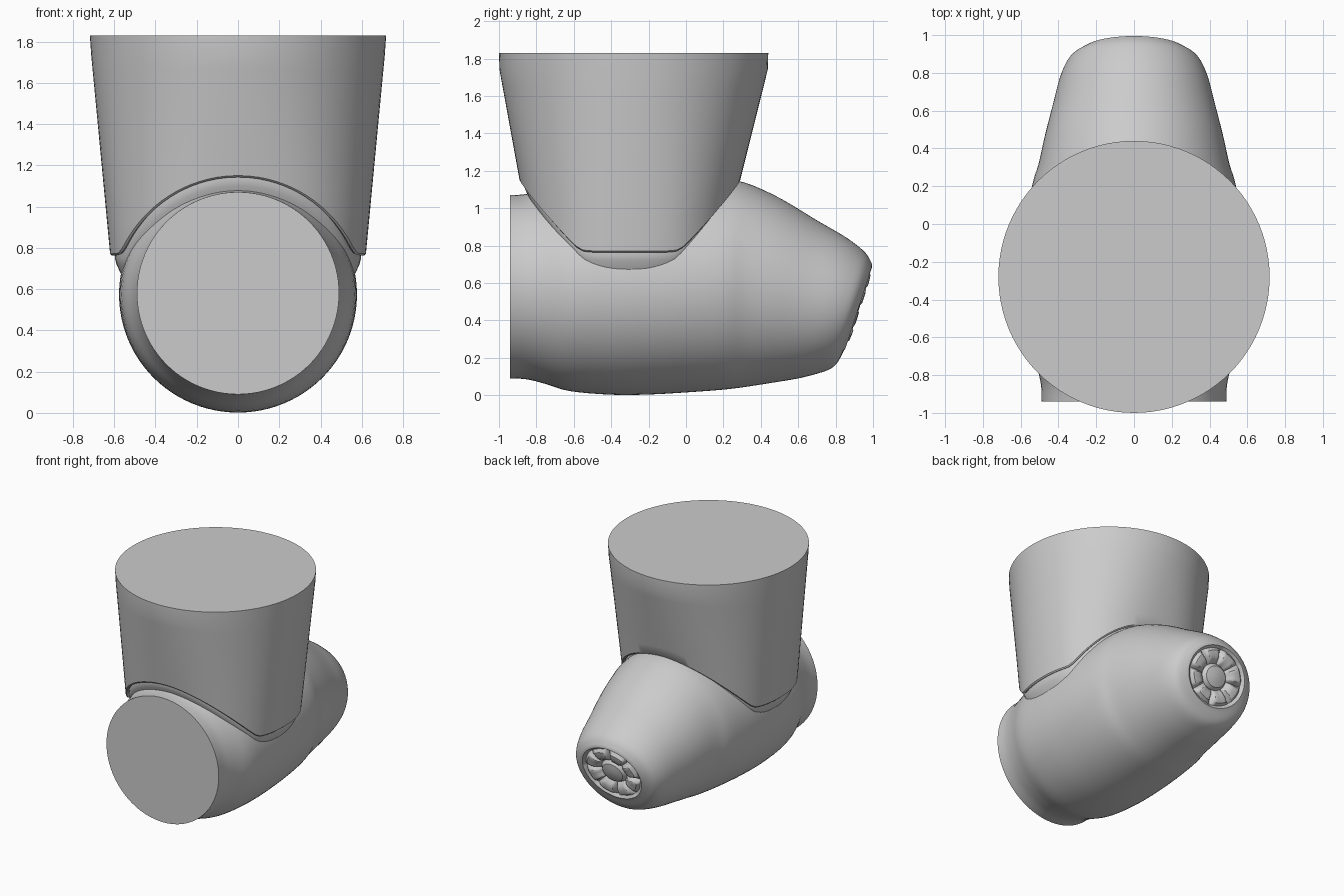
import bpy, math

if "Cube" in bpy.data.objects:
    bpy.data.objects.remove(bpy.data.objects["Cube"])

grey = bpy.data.materials.new("grey")
grey.diffuse_color = (0.6, 0.6, 0.6, 1)
grey.use_nodes = True
grey.node_tree.nodes["Principled BSDF"].inputs["Base Color"].default_value = grey.diffuse_color
N = 96


def loft(name, rings, cap_start=False, cap_end=False, angle=35):
    """Skin a list of equal-length closed rings."""
    verts = [p for r in rings for p in r]
    faces = []
    for i in range(len(rings) - 1):
        for j in range(N):
            k = (j + 1) % N
            faces.append((i*N + j, i*N + k, (i+1)*N + k, (i+1)*N + j))
    if cap_start:
        faces.append(tuple(reversed(range(N))))
    if cap_end:
        faces.append(tuple(range((len(rings)-1)*N, len(rings)*N)))
    me = bpy.data.meshes.new(name)
    me.from_pydata(verts, [], faces)
    me.materials.append(grey)
    ob = bpy.data.objects.new(name, me)
    bpy.context.collection.objects.link(ob)
    bpy.ops.object.select_all(action='DESELECT')
    ob.select_set(True)
    bpy.context.view_layer.objects.active = ob
    bpy.ops.object.mode_set(mode='EDIT')
    bpy.ops.mesh.select_all(action='SELECT')
    bpy.ops.mesh.normals_make_consistent(inside=False)
    bpy.ops.object.mode_set(mode='OBJECT')
    bpy.ops.object.shade_smooth_by_angle(angle=math.radians(angle))
    return ob


def spline(keys, steps):
    """Catmull-Rom interpolation of tuples."""
    out = []
    for i in range(len(keys) - 1):
        p = [keys[max(0, min(len(keys)-1, i + d))] for d in (-1, 0, 1, 2)]
        for s in range(steps):
            t = s / steps
            out.append(tuple(
                0.5*(2*b + (c-a)*t + (2*a - 5*b + 4*c - d)*t*t + (3*b - a - 3*c + d)*t**3)
                for a, b, c, d in zip(*p)))
    return out + [keys[-1]]


# Horizontal body: bottom y, bottom z, top y, top z, half width
sections = [
    (-.94, .09, -.94, 1.07, .49), (-.85, .085, -.86, 1.075, .492),
    (-.75, .06, -.76, 1.10, .515), (-.62, .022, -.6, 1.13, .56),
    (-.4, .003, -.4, 1.14, .575), (-.2, .004, -.2, 1.15, .575),
    (0, .015, 0, 1.15, .565), (.2, .03, .2, 1.15, .54),
    (.32, .045, .32, 1.135, .505), (.45, .065, .5, 1.055, .47),
    (.6, .09, .7, .935, .425), (.7, .115, .83, .86, .395),
    (.77, .14, .91, .805, .365), (.81, .175, .965, .755, .33),
    (.845, .24, .995, .70, .27)]


def body_ring(s):
    yb, zb, yt, zt, rx = s
    return [(rx*math.sin(a),
             (yb+yt)/2 + (yt-yb)/2*math.cos(a),
             (zb+zt)/2 + (zt-zb)/2*math.cos(a))
            for a in (2*math.pi*j/N for j in range(N))]


rings = [body_ring(s) for s in spline(sections, 4)]

# Flower relief on the tilted tip: radius fraction, depth, petal height
rim = rings[-1]
cy = sum(p[1] for p in rim)/N
cz = sum(p[2] for p in rim)/N
for f, depth, petal in ((.94, .004, 0), (.86, -.022, .01), (.78, -.026, .036),
                        (.62, -.028, .042), (.48, -.03, .03), (.4, -.03, 0),
                        (.32, -.004, 0), (.15, .006, 0), (.02, .008, 0)):
    ring = []
    for j, (x, y, z) in enumerate(rim):
        d = depth + petal*min(1, 1.8*abs(math.sin(4*2*math.pi*j/N)))
        ring.append((x*f, cy + (y-cy)*f + d*.95, cz + (z-cz)*f - d*.31))
    rings.append(ring)
loft("body", rings, True, True)

# Upright collar with a saddle-shaped lower edge
CY = -.28


def outline(rx, y0, y1, power):
    pts = []
    for j in range(N):
        a = 2*math.pi*j/N
        c, s = math.cos(a), math.sin(a)
        x = rx*math.copysign(abs(c)**(2/power), c)
        y = (y0+y1)/2 + (y1-y0)/2*math.copysign(abs(s)**(2/power), s)
        pts.append((x, y))
    return pts


def edge_z(x):
    arch = .53 + math.sqrt(max(0, .62**2 - x*x))
    return .77 + .5*((arch-.77) + math.sqrt((arch-.77)**2 + .0006))


top = outline(.718, -1.0, .44, 2)
shoulder = outline(.712, -.997, .437, 2)
low = outline(.62, -.89, .29, 2.25)
collar = [[(x, y, 1.83) for x, y in top]]
for i in range(9):
    t = i/8
    ring = []
    for (xa, ya), (xb, yb) in zip(shoulder, low):
        z = 1.74 + (edge_z(xb) - 1.74)*t
        ring.append((xa + (xb-xa)*t, ya + (yb-ya)*t, z))
    collar.append(ring)


def neck_ring(scale, dz):
    return [(x*scale, CY + (y-CY)*scale, edge_z(x) + dz) for x, y in low]


# Rolled lower lip of the collar
collar += [neck_ring(.985, -.008), neck_ring(.965, .0), neck_ring(.955, .03)]
loft("collar", collar, True, False)

# Short flared neck joining collar and body
loft("neck", [neck_ring(s, d) for s, d in
              ((.955, .03), (.962, -.02), (.95, -.05), (.925, -.085), (.89, -.13))])
